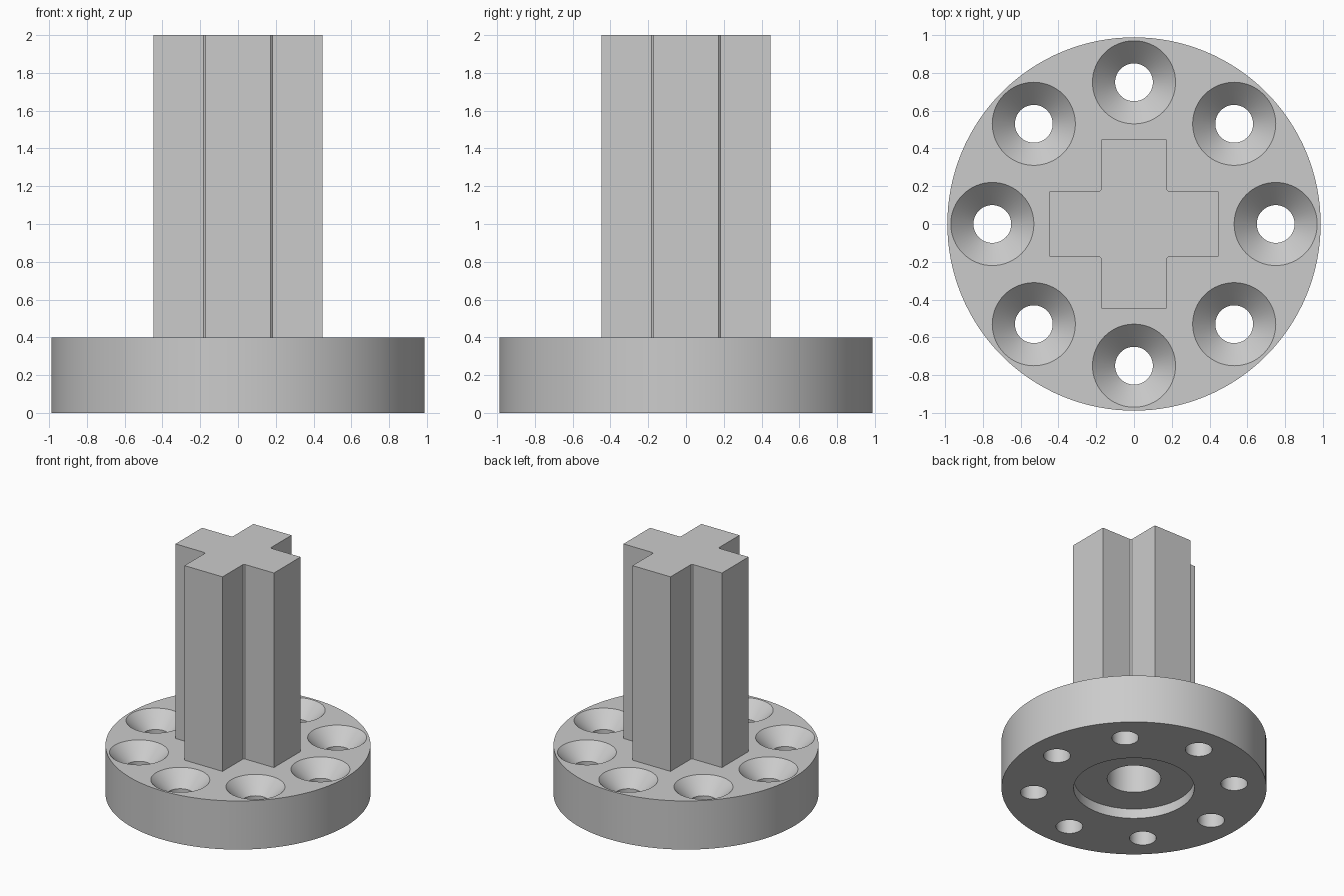
import bpy
import bmesh
import math

cube = bpy.data.objects.get("Cube")
if cube:
    bpy.data.objects.remove(cube, do_unlink=True)

SEGMENTS = 96
FLANGE_TOP = 0.4
HOLE_COUNT = 8
HOLE_RING = 0.75

grey = bpy.data.materials.new("plain grey")
grey.use_nodes = True
colour = (0.6, 0.6, 0.6, 1)
grey.diffuse_color = colour
grey.node_tree.nodes["Principled BSDF"].inputs["Base Color"].default_value = colour


def make_object(name, bm):
    bmesh.ops.recalc_face_normals(bm, faces=bm.faces)
    mesh = bpy.data.meshes.new(name)
    bm.to_mesh(mesh)
    bm.free()
    mesh.materials.append(grey)
    obj = bpy.data.objects.new(name, mesh)
    bpy.context.collection.objects.link(obj)
    return obj


def add_turned(bm, profile, centre=(0, 0), segments=SEGMENTS):
    """Add a closed solid of revolution from (radius, height) points."""
    rings = []
    for radius, z in profile:
        ring = []
        for i in range(segments):
            a = math.tau * i / segments
            ring.append(bm.verts.new((centre[0] + radius * math.cos(a),
                                      centre[1] + radius * math.sin(a), z)))
        rings.append(ring)
    for low, high in zip(rings, rings[1:]):
        for i in range(segments):
            j = (i + 1) % segments
            bm.faces.new((low[i], low[j], high[j], high[i]))
    bm.faces.new(rings[0][::-1])
    bm.faces.new(rings[-1])


def activate(obj):
    bpy.ops.object.select_all(action='DESELECT')
    obj.select_set(True)
    bpy.context.view_layer.objects.active = obj


# Round flange
bm = bmesh.new()
add_turned(bm, [(0.988, 0), (0.988, FLANGE_TOP)], segments=128)
flange = make_object("flange", bm)

# Cutter: stepped centre bore and ring of countersunk bolt holes
bm = bmesh.new()
add_turned(bm, [(0.45, -0.1), (0.45, 0.08), (0.2, 0.08), (0.2, 0.5)])
for k in range(HOLE_COUNT):
    a = math.tau * k / HOLE_COUNT
    add_turned(bm, [(0.1, -0.1), (0.1, 0.28), (0.24, 0.42)],
               (HOLE_RING * math.cos(a), HOLE_RING * math.sin(a)), 64)
cutter = make_object("hole_cutter", bm)
cutter.hide_render = True

cut = flange.modifiers.new("holes", 'BOOLEAN')
cut.operation = 'DIFFERENCE'
cut.solver = 'EXACT'
cut.object = cutter
activate(flange)
bpy.ops.object.modifier_apply(modifier=cut.name)
bpy.data.objects.remove(cutter, do_unlink=True)
activate(flange)
bpy.ops.object.shade_smooth_by_angle(angle=math.radians(30))

# Cross-shaped shaft, one arm turned four times, with tiny inner chamfers
REACH, HALF, EASE = 0.448, 0.173, 0.01
arm = [(HALF + EASE, -HALF), (REACH, -HALF), (REACH, HALF), (HALF + EASE, HALF)]
bm = bmesh.new()
outline = []
for k in range(4):
    c, s = [(1, 0), (0, 1), (-1, 0), (0, -1)][k]
    for x, y in arm:
        outline.append(bm.verts.new((c * x - s * y, s * x + c * y, FLANGE_TOP)))
base = bm.faces.new(outline)
top = bmesh.ops.extrude_face_region(bm, geom=[base], use_keep_orig=True)
top_verts = [g for g in top["geom"] if isinstance(g, bmesh.types.BMVert)]
bmesh.ops.translate(bm, verts=top_verts, vec=(0, 0, 2 - FLANGE_TOP))
make_object("cross_shaft", bm)
